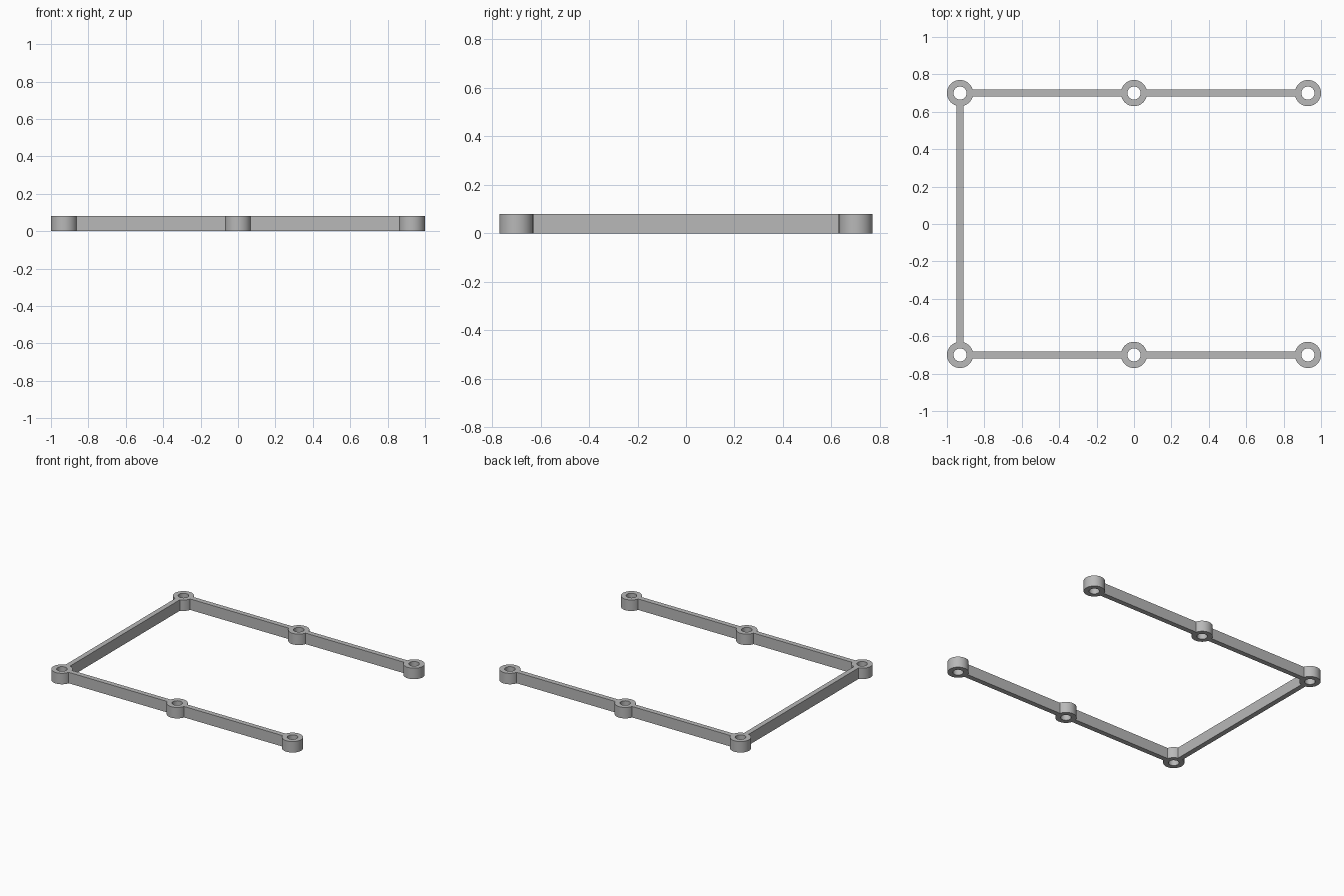
import bpy, bmesh, math

cube = bpy.data.objects.get("Cube")
if cube:
    bpy.data.objects.remove(cube, do_unlink=True)

HEIGHT = 0.08
OUTER, INNER = 0.07, 0.035
BAR_WIDTH = 0.037
X, Y = 0.93, 0.70
SIDES = 64

grey = bpy.data.materials.new("plain_grey")
grey.use_nodes = True
colour = (0.48, 0.48, 0.48, 1)
grey.diffuse_color = colour
grey.node_tree.nodes["Principled BSDF"].inputs["Base Color"].default_value = colour


def finish(name, bm, location):
    bmesh.ops.recalc_face_normals(bm, faces=bm.faces)
    mesh = bpy.data.meshes.new(name)
    bm.to_mesh(mesh)
    bm.free()
    mesh.materials.append(grey)
    obj = bpy.data.objects.new(name, mesh)
    obj.location = location
    bpy.context.collection.objects.link(obj)
    return obj


def ring(name, x, y):
    """Open eyelet: a square section swept round the hole."""
    bm = bmesh.new()
    section = [(INNER, 0), (OUTER, 0), (OUTER, HEIGHT), (INNER, HEIGHT)]
    loops = []
    for i in range(SIDES):
        a = math.tau * i / SIDES
        loops.append([bm.verts.new((r * math.cos(a), r * math.sin(a), z)) for r, z in section])
    for i in range(SIDES):
        here, after = loops[i], loops[(i + 1) % SIDES]
        for j in range(4):
            k = (j + 1) % 4
            bm.faces.new((here[j], after[j], after[k], here[k]))
    obj = finish(name, bm, (x, y, 0))
    bpy.ops.object.select_all(action="DESELECT")
    obj.select_set(True)
    bpy.context.view_layer.objects.active = obj
    bpy.ops.object.shade_smooth_by_angle(angle=math.radians(30))


def bar(name, start, end):
    """Straight bar between two eyelets, ending just inside their rims."""
    bm = bmesh.new()
    bmesh.ops.create_cube(bm, size=1)
    trim = 2 * (OUTER - 0.006)
    size = [max(abs(e - s) - trim, BAR_WIDTH) for s, e in zip(start, end)]
    bmesh.ops.scale(bm, vec=(size[0], size[1], HEIGHT), verts=bm.verts)
    finish(name, bm, ((start[0] + end[0]) / 2, (start[1] + end[1]) / 2, HEIGHT / 2))


# Front and back arms, each with three eyelets and two bars
stops = [("right", -X), ("middle", 0), ("left", X)]
for side, y in (("front", -Y), ("back", Y)):
    for label, x in stops:
        ring(f"{side}_{label}_eyelet", x, y)
    bar(f"{side}_right_bar", (-X, y), (0, y))
    bar(f"{side}_left_bar", (0, y), (X, y))

# Cross bar joining the two arms
bar("cross_bar", (-X, -Y), (-X, Y))
